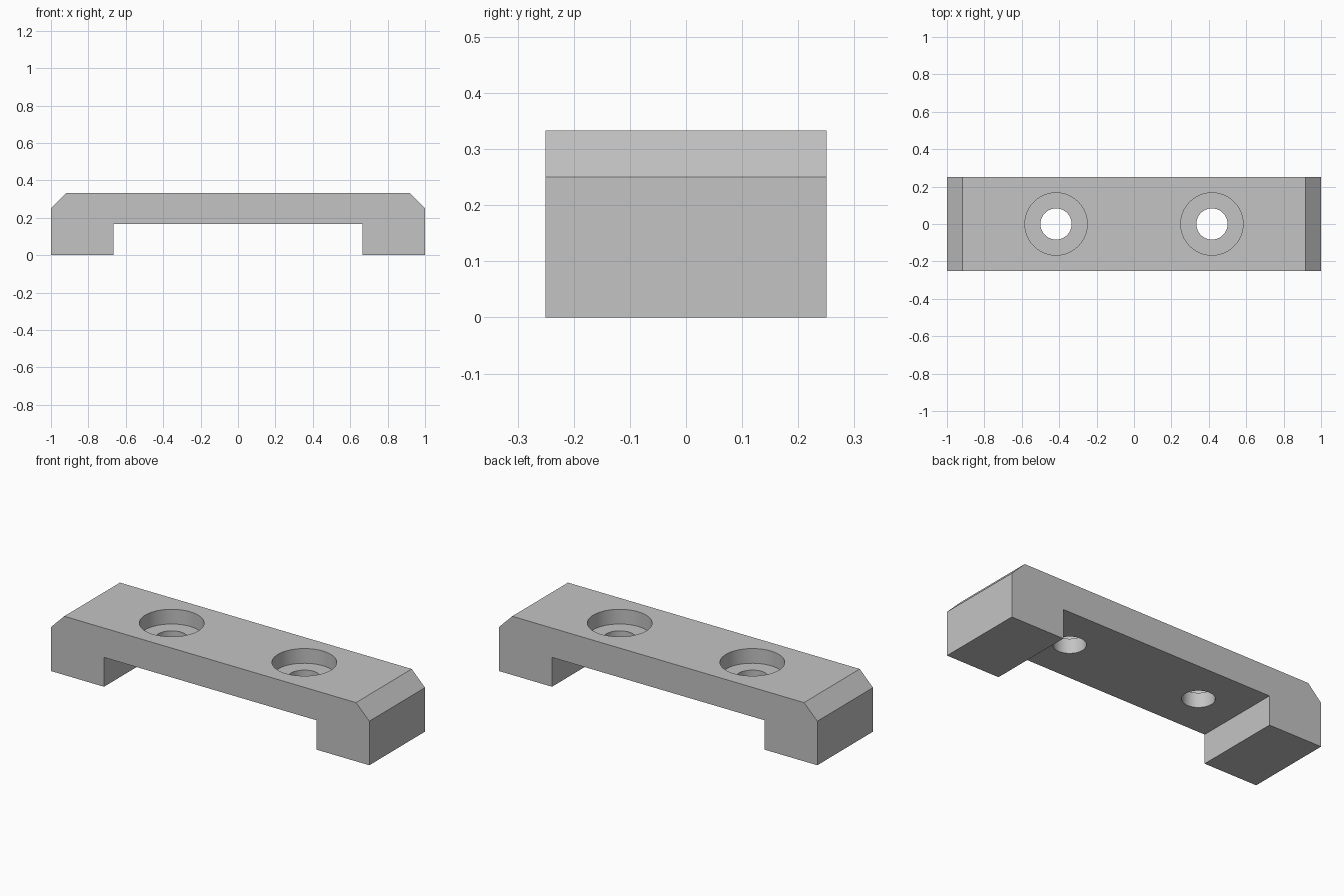
import bpy
import bmesh
from math import radians

default_cube = bpy.data.objects.get("Cube")
if default_cube:
    bpy.data.objects.remove(default_cube, do_unlink=True)

U = 1 / 12            # design module
DEPTH = 6 * U         # overall depth along y
HOLE_X = 5 * U        # bolt hole offset from centre

grey = bpy.data.materials.new("plain grey")
grey.use_nodes = True
colour = (0.55, 0.55, 0.55, 1)
grey.diffuse_color = colour
grey.node_tree.nodes["Principled BSDF"].inputs["Base Color"].default_value = colour

# Bridge body: half profile mirrored across x, then extruded along y
half = [(8, 2), (8, 0), (12, 0), (12, 3), (11, 4)]
outline = half + [(-x, z) for x, z in reversed(half)]

bm = bmesh.new()
face = bm.faces.new([bm.verts.new((x * U, -DEPTH / 2, z * U)) for x, z in outline])
extruded = bmesh.ops.extrude_face_region(bm, geom=[face])["geom"]
bmesh.ops.translate(bm, vec=(0, DEPTH, 0),
                    verts=[v for v in extruded if isinstance(v, bmesh.types.BMVert)])
bmesh.ops.recalc_face_normals(bm, faces=bm.faces)
mesh = bpy.data.meshes.new("bridge_bracket")
bm.to_mesh(mesh)
bm.free()
mesh.materials.append(grey)
bracket = bpy.data.objects.new("bridge_bracket", mesh)
bpy.context.collection.objects.link(bracket)


def drill(x, radius, bottom, top):
    """Cut a vertical round hole through the bracket."""
    bpy.ops.mesh.primitive_cylinder_add(vertices=64, radius=radius, depth=top - bottom,
                                        location=(x, 0, (top + bottom) / 2))
    cutter = bpy.context.object
    cutter.name = "hole_cutter"
    cutter.hide_render = True
    cutter.data.materials.append(grey)
    cut = bracket.modifiers.new("hole", "BOOLEAN")
    cut.operation = "DIFFERENCE"
    cut.solver = "EXACT"
    cut.object = cutter
    bpy.context.view_layer.objects.active = bracket
    bpy.ops.object.modifier_apply(modifier=cut.name)
    bpy.data.objects.remove(cutter, do_unlink=True)


# Counterbored bolt holes
for side in (-1, 1):
    drill(side * HOLE_X, 2 * U, 3 * U, 5 * U)
    drill(side * HOLE_X, U, U, 5 * U)

# Smooth hole walls, crisp edges
bpy.ops.object.select_all(action="DESELECT")
bracket.select_set(True)
bpy.context.view_layer.objects.active = bracket
bpy.ops.object.shade_smooth_by_angle(angle=radians(30))
